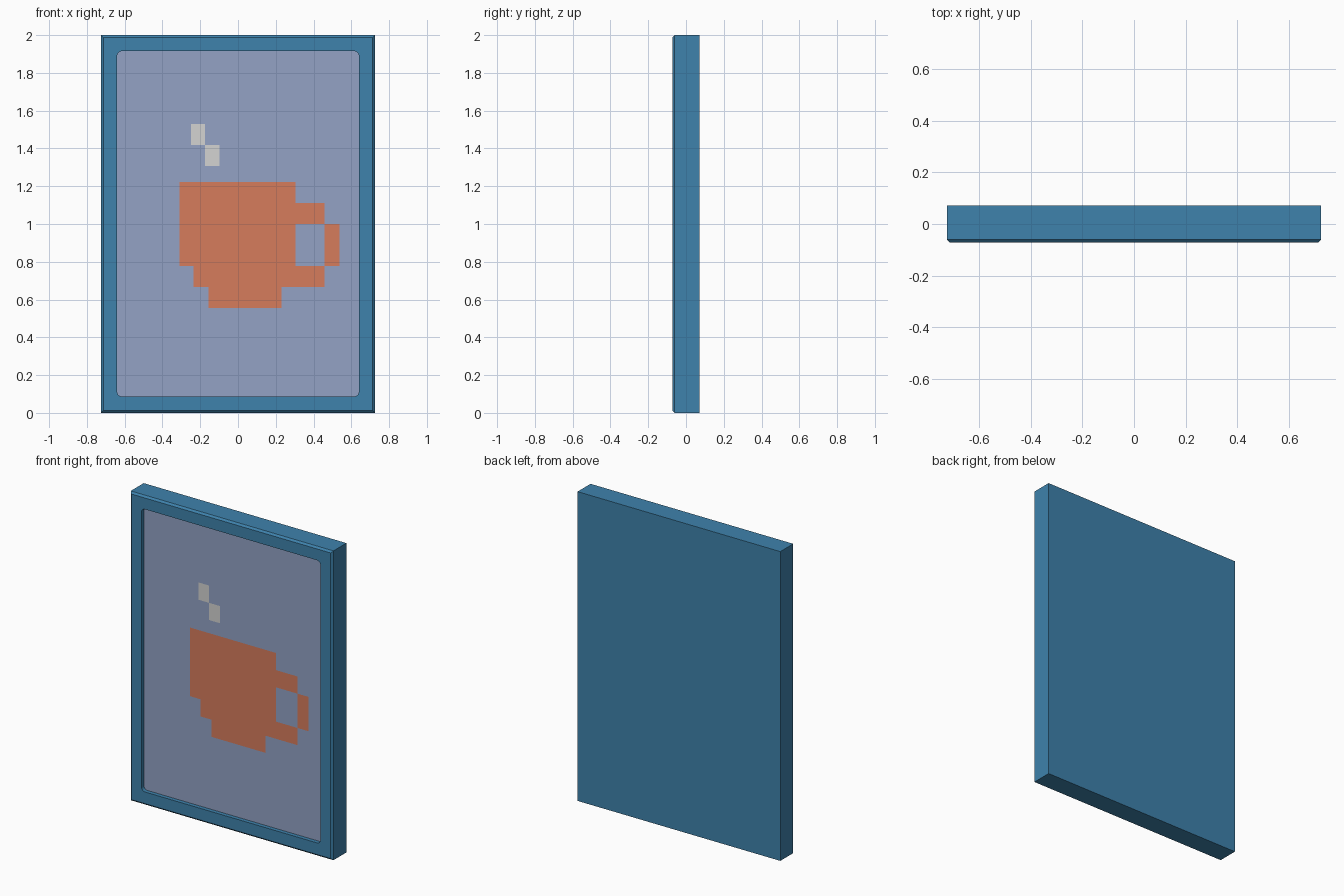
import bpy, bmesh, math

if "Cube" in bpy.data.objects:
    bpy.data.objects.remove(bpy.data.objects["Cube"])

HW, H, HD = 0.725, 2.0, 0.072      # half width, height, half depth
CH = 0.012                         # front chamfer
OX, OZ0, OZ1, R = 0.64, 0.087, 1.915, 0.024   # opening and its corner radius
PY = -0.046                        # picture plane


def material(name, rgb):
    m = bpy.data.materials.new(name)
    lin = [((c / 255 + 0.055) / 1.055) ** 2.4 for c in rgb]
    m.diffuse_color = (*lin, 1)
    m.use_nodes = True
    m.node_tree.nodes["Principled BSDF"].inputs["Base Color"].default_value = m.diffuse_color
    return m


def make_object(name, bm, mats):
    me = bpy.data.meshes.new(name)
    bm.to_mesh(me)
    bm.free()
    for m in mats:
        me.materials.append(m)
    ob = bpy.data.objects.new(name, me)
    bpy.context.collection.objects.link(ob)
    return ob


blue = material("frame blue", (62, 130, 172))
lilac = material("panel lilac", (147, 162, 197))
orange = material("mug orange", (214, 124, 92))
grey = material("steam grey", (212, 212, 210))

# Frame: box shell with chamfered front and rounded opening
bm = bmesh.new()


def rect(y, d=0.0):
    return [bm.verts.new(p) for p in ((HW - d, y, H - d), (-HW + d, y, H - d),
                                      (-HW + d, y, d), (HW - d, y, d))]


N = 5   # points per rounded corner


def opening(y):
    out = []
    corners = ((OX - R, OZ1 - R), (-OX + R, OZ1 - R), (-OX + R, OZ0 + R), (OX - R, OZ0 + R))
    for k, (cx, cz) in enumerate(corners):
        for i in range(N):
            a = math.pi / 2 * (k + i / (N - 1))
            out.append(bm.verts.new((cx + R * math.cos(a), y, cz + R * math.sin(a))))
    return out


def bridge(a, b):
    for i in range(len(a)):
        j = (i + 1) % len(a)
        bm.faces.new((a[i], a[j], b[j], b[i]))


back, side, front = rect(HD), rect(-HD + CH), rect(-HD, CH)
lip, floor = opening(-HD), opening(PY)
bm.faces.new(back)
bridge(back, side)
bridge(side, front)
bridge(lip, floor)
for k in range(4):      # front border: corner fans and straight strips
    for i in range(N - 1):
        bm.faces.new((front[k], lip[k * N + i], lip[k * N + i + 1]))
    n = (k + 1) % 4
    bm.faces.new((front[k], lip[k * N + N - 1], lip[n * N], front[n]))
bmesh.ops.recalc_face_normals(bm, faces=bm.faces)
if next(f for f in bm.faces if all(v in back for v in f.verts)).normal.y < 0:
    bmesh.ops.reverse_faces(bm, faces=bm.faces)
make_object("frame", bm, [blue])

# Picture panel: flat face cut along the pixel edges, coloured by rectangle
mug = [(-0.31, 0.305, 0.778, 1.222), (-0.235, 0.458, 0.667, 0.778),
       (-0.156, 0.23, 0.556, 0.667), (0.305, 0.458, 1.0, 1.111),
       (0.458, 0.537, 0.778, 1.0)]
steam = [(-0.25, -0.175, 1.418, 1.53), (-0.175, -0.098, 1.307, 1.418)]
rects = mug + steam
xs = sorted({-OX, OX} | {v for r in rects for v in r[:2]})
zs = sorted({OZ0, OZ1} | {v for r in rects for v in r[2:]})


def inside(x, z, group):
    return any(a < x < b and c < z < d for a, b, c, d in group)


bm = bmesh.new()
grid = [[bm.verts.new((x, PY, z)) for x in xs] for z in zs]
for j in range(len(zs) - 1):
    for i in range(len(xs) - 1):
        f = bm.faces.new((grid[j][i], grid[j][i + 1], grid[j + 1][i + 1], grid[j + 1][i]))
        cx, cz = (xs[i] + xs[i + 1]) / 2, (zs[j] + zs[j + 1]) / 2
        f.material_index = 1 if inside(cx, cz, mug) else 2 if inside(cx, cz, steam) else 0
make_object("picture_panel", bm, [lilac, orange, grey])
